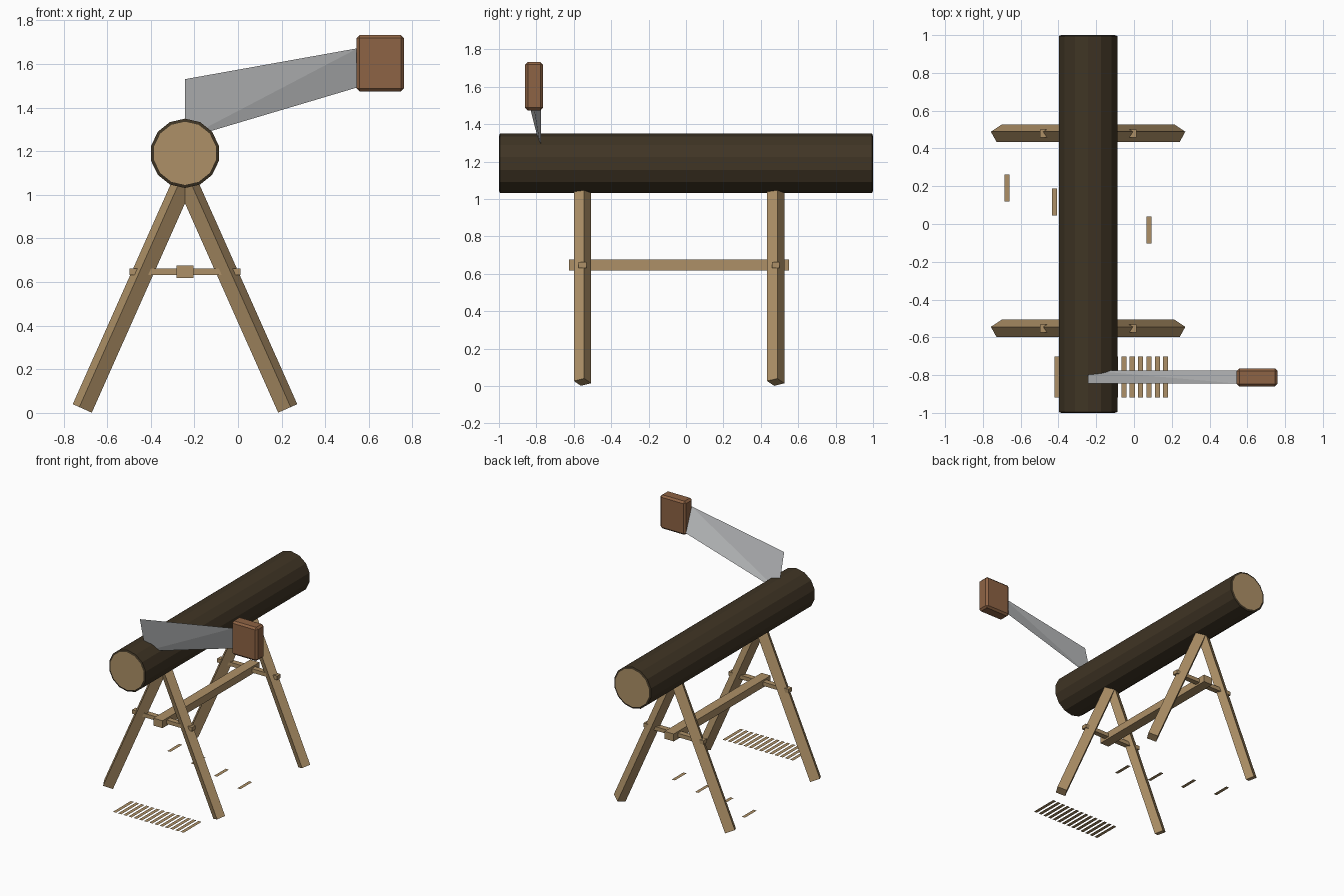
import bpy, bmesh, math
from mathutils import Vector, Matrix

if "Cube" in bpy.data.objects:
    bpy.data.objects.remove(bpy.data.objects["Cube"])

def mat(name, rgb):
    m = bpy.data.materials.new(name)
    m.diffuse_color = (*rgb, 1)
    m.use_nodes = True
    m.node_tree.nodes["Principled BSDF"].inputs["Base Color"].default_value = m.diffuse_color
    return m

BARK = mat("dark_bark", (0.050, 0.035, 0.018))
WOOD = mat("light_wood", (0.42, 0.28, 0.135))
GRIP = mat("brown_grip", (0.27, 0.125, 0.058))
STEEL = mat("steel", (0.53, 0.54, 0.55))

CX = -0.243              # centre line of the log and trestles
FRAMES = (-0.553, 0.48)  # y of the two trestles

def finish(name, bm, *mats):
    bmesh.ops.recalc_face_normals(bm, faces=bm.faces)
    me = bpy.data.meshes.new(name)
    bm.to_mesh(me)
    bm.free()
    for m in mats:
        me.materials.append(m)
    ob = bpy.data.objects.new(name, me)
    bpy.context.collection.objects.link(ob)
    return ob

def box(name, centre, size, m, bevel=0):
    bm = bmesh.new()
    bmesh.ops.create_cube(bm, size=1)
    bmesh.ops.scale(bm, vec=size, verts=bm.verts)
    bmesh.ops.translate(bm, vec=centre, verts=bm.verts)
    if bevel:
        bmesh.ops.bevel(bm, geom=bm.edges[:], offset=bevel, segments=1, affect='EDGES')
    return finish(name, bm, m)

def sheet(bm, corners):
    return bm.faces.new([bm.verts.new(c) for c in corners])

# Log: bark tube with slightly raised wooden end faces
bm = bmesh.new()
bmesh.ops.create_cone(bm, cap_ends=True, segments=14, radius1=0.159, radius2=0.159, depth=1.99)
bmesh.ops.transform(bm, verts=bm.verts, matrix=Matrix.Translation((CX, 0, 1.19))
                    @ Matrix.Rotation(math.pi / 2, 4, 'X'))
ends = [f for f in bm.faces if len(f.verts) > 4]
bmesh.ops.inset_individual(bm, faces=ends, thickness=0.014, depth=0.005)
for f in ends:
    f.material_index = 1
finish("log", bm, BARK, WOOD)

# Trestle legs: turned rectangular section swept up along a leaning axis
TILT = math.radians(24)
SECTION = ((0.0478, 0.0087), (0.0148, -0.0463), (-0.0478, -0.0087), (-0.0148, 0.0463))

def leg(name, side, y):
    out = Vector((side * math.cos(TILT), 0, math.sin(TILT)))
    up = Vector((-side * math.sin(TILT), 0, math.cos(TILT)))
    foot = Vector((CX + side * 0.471, y, 0.0205))
    bm = bmesh.new()
    base = sheet(bm, [foot + out * u + Vector((0, v, 0)) for u, v in SECTION])
    ext = bmesh.ops.extrude_face_region(bm, geom=[base], use_keep_orig=True)
    bmesh.ops.translate(bm, vec=up * 1.16,
                        verts=[g for g in ext["geom"] if isinstance(g, bmesh.types.BMVert)])
    finish(name, bm, WOOD)

for label, y in zip(("front", "back"), FRAMES):
    leg(label + "_left_leg", -1, y)
    leg(label + "_right_leg", 1, y)
    box(label + "_crossbar", (CX, y, 0.647), (0.51, 0.042, 0.03), WOOD)

# Long beam joining the trestles
box("long_beam", (CX, -0.037, 0.647), (0.078, 1.177, 0.057), WOOD)

# Saw: leaning thin blade stuck in the log, and a chamfered handle
bm = bmesh.new()
a, b, c, d = [bm.verts.new(p) for p in ((CX, -0.845, 1.53), (CX, -0.775, 1.257),
                                        (0.55, -0.775, 1.493), (0.55, -0.845, 1.672))]
bm.faces.new((a, b, d))
bm.faces.new((b, c, d))
finish("saw_blade", bm, STEEL)
box("saw_handle", (0.652, -0.812, 1.603), (0.217, 0.096, 0.258), GRIP, 0.014)

# Flat slats in a row on the ground, under the sawn end
bm = bmesh.new()
def slat(bm, x, y, w, l):
    sheet(bm, [(x + i * w / 2, y + j * l / 2, 0.03) for i, j in ((-1, -1), (1, -1), (1, 1), (-1, 1))])

for i in range(14):
    slat(bm, -0.407 + i * 0.0442, -0.81, 0.027, 0.218)
finish("ground_slats", bm, WOOD)

# Four loose slats in a slanting row between the trestles
bm = bmesh.new()
for i in range(4):
    slat(bm, -0.672 + i * 0.2507, 0.191 - i * 0.0743, 0.027, 0.143)
finish("loose_slats", bm, WOOD)
